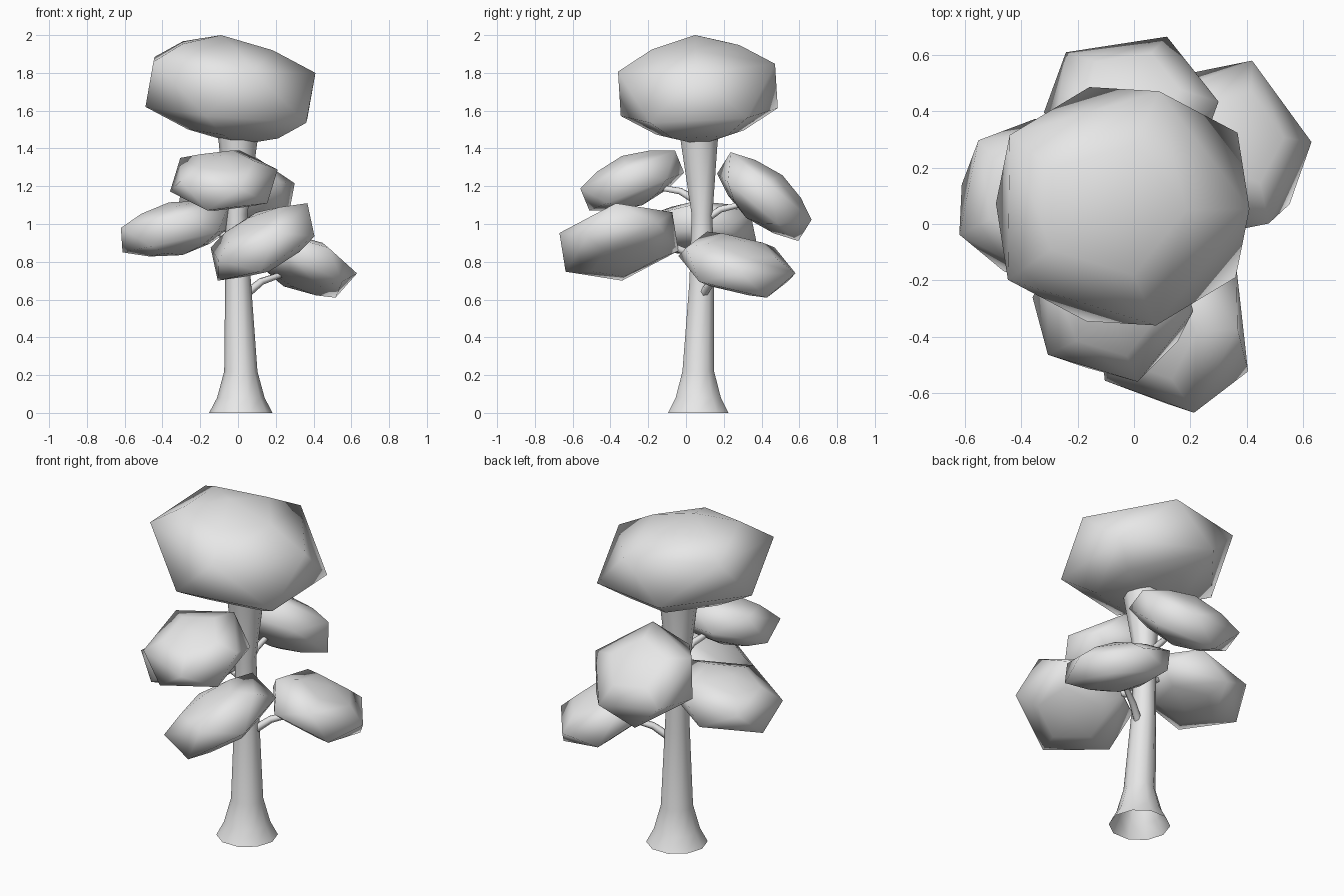
import bpy, bmesh, math
from mathutils import Vector, Euler, Matrix

cube = bpy.data.objects.get("Cube")
if cube:
    bpy.data.objects.remove(cube, do_unlink=True)

grey = bpy.data.materials.new("plain_grey")
grey.use_nodes = True
grey.diffuse_color = (0.8, 0.8, 0.8, 1)
grey.node_tree.nodes["Principled BSDF"].inputs["Base Color"].default_value = (0.8, 0.8, 0.8, 1)


def finish(name, bm):
    """Turn a bmesh into a smooth shaded object."""
    bmesh.ops.recalc_face_normals(bm, faces=bm.faces)
    for face in bm.faces:
        face.smooth = True
    mesh = bpy.data.meshes.new(name)
    bm.to_mesh(mesh)
    bm.free()
    mesh.materials.append(grey)
    obj = bpy.data.objects.new(name, mesh)
    bpy.context.collection.objects.link(obj)
    return obj


def tube(name, rings, sides, direction=Vector((0, 0, 1))):
    """Skin rings of (centre, radius) lying across the direction."""
    bm = bmesh.new()
    turn = direction.to_track_quat("Z", "Y")
    loops = []
    for centre, radius in rings:
        loop = []
        for i in range(sides):
            a = math.tau * i / sides
            offset = turn @ Vector((math.cos(a), math.sin(a), 0))
            loop.append(bm.verts.new(Vector(centre) + offset * radius))
        loops.append(loop)
    for low, high in zip(loops, loops[1:]):
        for i in range(sides):
            j = (i + 1) % sides
            bm.faces.new((low[i], low[j], high[j], high[i]))
    return finish(name, bm)


def turned(degrees):
    return Euler([math.radians(d) for d in degrees]).to_matrix()


def leaf_clump(name, centre, half, flat, tilt, turn):
    """Five-sided faceted lump: turned, flattened, tilted, sized to a half-size box."""
    bm = bmesh.new()
    shape = turned(tilt) @ Matrix.Diagonal((1, 1, flat)) @ turned(turn)
    # The lower half is the upper half mirrored through the centre
    for side in (1, -1):
        bm.verts.new((0, 0, side))
        for radius, height in ((0.5, 0.8), (0.894, 0.447)):
            for i in range(5):
                a = math.tau * i / 5
                bm.verts.new(Vector((radius * math.cos(a), radius * math.sin(a), height)) * side)
    bmesh.ops.convex_hull(bm, input=bm.verts)
    for v in bm.verts:
        v.co = shape @ v.co
    reach = [max(abs(v.co[k]) for v in bm.verts) for k in range(3)]
    for v in bm.verts:
        v.co = Vector([centre[k] + v.co[k] * half[k] / reach[k] for k in range(3)])
    return finish(name, bm)


# Flared trunk, open underneath and hidden in the crown at the top
tube("trunk", [
    ((0.015, 0.065, 0), 0.168),
    ((0.015, 0.065, 0.08), 0.126),
    ((0.015, 0.065, 0.22), 0.088),
    ((0.0, 0.083, 0.7), 0.068),
    ((-0.008, 0.085, 1.05), 0.058),
    ((0.0, 0.07, 1.43), 0.102),
    ((0.0, 0.07, 1.55), 0.12),
], 10)

# Crown
leaf_clump("crown", (-0.04, 0.063, 1.71), (0.45, 0.423, 0.29), 0.58, (3, 13, 0), (0, -13, 0))

# Side clumps: centre, half size, flatness, tilt, turn
clumps = {
    "front_upper": ((-0.075, -0.285, 1.23), (0.285, 0.275, 0.16), 0.45, (22, 0, 0), (0, 0, 0)),
    "back_upper": ((-0.01, 0.415, 1.145), (0.31, 0.25, 0.235), 0.45, (-40, 0, 0), (0, 0, -6)),
    "right_middle": ((-0.33, 0.085, 0.975), (0.29, 0.288, 0.147), 0.45, (0, -13, 0), (0, 0, -11)),
    "front_lower": ((0.13, -0.355, 0.905), (0.275, 0.315, 0.205), 0.45, (13, -30, 0), (0, 0, 0)),
    "left_lower": ((0.345, 0.27, 0.785), (0.285, 0.31, 0.175), 0.45, (-17, 22, 0), (0, 0, 0)),
}
# Where each branch leaves the trunk
roots = {
    "front_upper": (-0.01, 0.06, 1.12),
    "back_upper": (0, 0.1, 1.02),
    "right_middle": (-0.03, 0.085, 0.92),
    "front_lower": (0.01, 0.05, 0.83),
    "left_lower": (0.045, 0.09, 0.63),
}
for name, (centre, half, flat, tilt, turn) in clumps.items():
    leaf_clump(name + "_leaves", centre, half, flat, tilt, turn)
    start = Vector(roots[name])
    end = start.lerp(Vector(centre), 0.75)
    bend = start.lerp(end, 0.35) + Vector((0, 0, 0.025))
    tube(name + "_branch", [(start, 0.024), (bend, 0.02), (end, 0.014)], 6, end - start)
